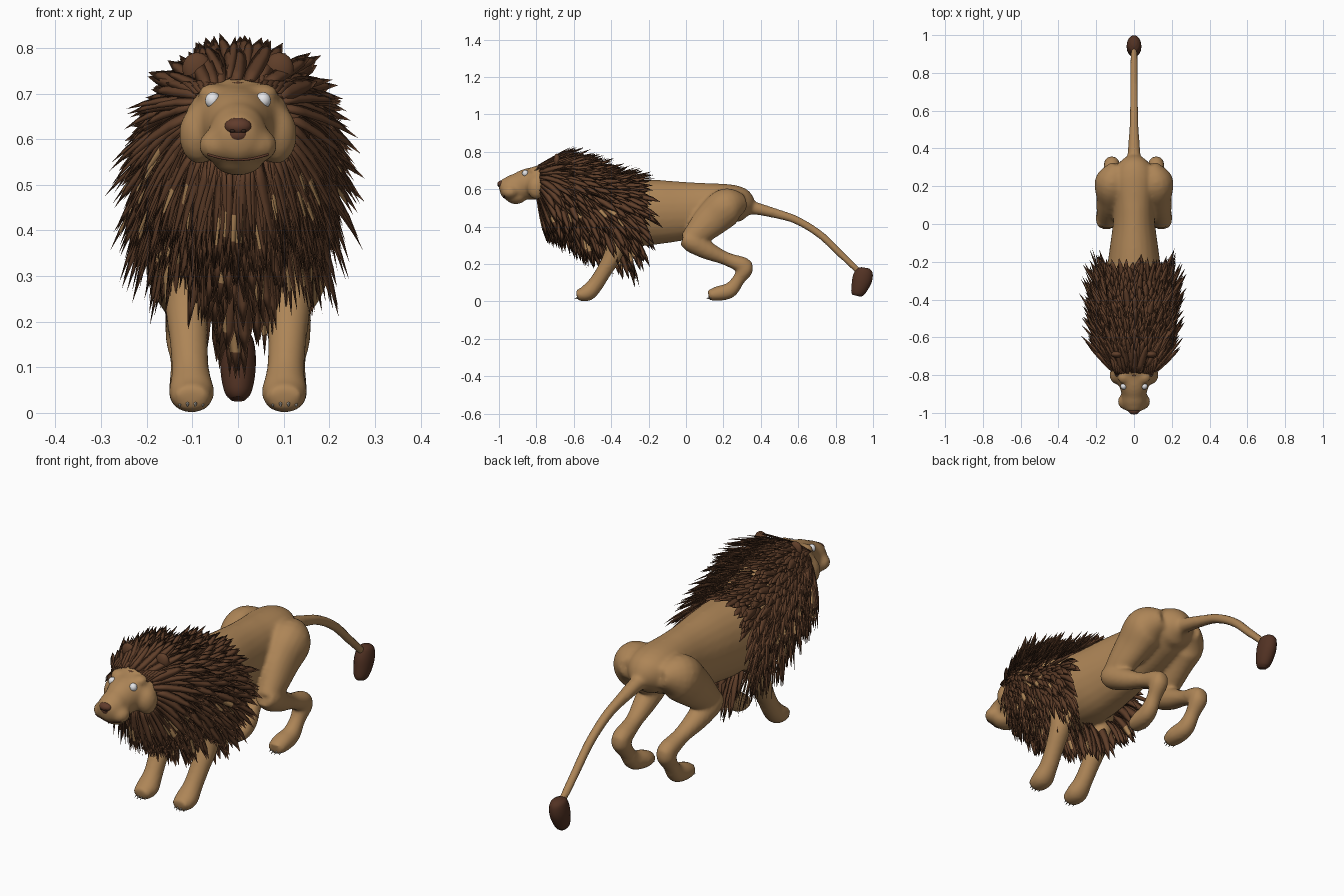
import bpy, bmesh, math, random
from mathutils import Vector, Matrix
from mathutils.bvhtree import BVHTree

random.seed(4)
cube = bpy.data.objects.get("Cube")
if cube:
    bpy.data.objects.remove(cube, do_unlink=True)


def material(name, rgb):
    m = bpy.data.materials.new(name)
    m.diffuse_color = (*rgb, 1)
    m.use_nodes = True
    m.node_tree.nodes["Principled BSDF"].inputs["Base Color"].default_value = (*rgb, 1)
    return m


FUR = material("tan fur", (0.42, 0.235, 0.095))
MANE = material("dark brown hair", (0.115, 0.048, 0.022))
TUFT = material("deep brown hair", (0.085, 0.032, 0.017))
NOSE = material("brown nose", (0.12, 0.045, 0.025))
WHITE = material("eye white", (0.8, 0.8, 0.82))
CLAW = material("pale claw", (0.5, 0.46, 0.4))
DARK = material("dark line", (0.03, 0.015, 0.01))


def finish(name, bm, *mats):
    bmesh.ops.recalc_face_normals(bm, faces=bm.faces)
    for f in bm.faces:
        f.smooth = True
    mesh = bpy.data.meshes.new(name)
    bm.to_mesh(mesh)
    bm.free()
    for m in mats:
        mesh.materials.append(m)
    ob = bpy.data.objects.new(name, mesh)
    bpy.context.collection.objects.link(ob)
    return ob


def spline(rows, t):
    """Smooth curve through rows of numbers, t from 0 to 1."""
    s = t * (len(rows) - 1)
    i = min(int(s), len(rows) - 2)
    f = s - i
    a, b, c, d = (rows[max(0, min(len(rows) - 1, i + k))] for k in (-1, 0, 1, 2))
    return [q + 0.5 * f * (r - p + f * (2 * p - 5 * q + 4 * r - e + f * (3 * (q - r) + e - p)))
            for p, q, r, e in zip(a, b, c, d)]


def loft(bm, rows, sides=24, steps=5):
    """Closed tube through rows of (x, y, z, side radius, depth radius)."""
    n = (len(rows) - 1) * steps
    pts = [spline(rows, k / n) for k in range(n + 1)]
    rings = []
    for k, p in enumerate(pts):
        tangent = Vector(pts[min(k + 1, n)][:3]) - Vector(pts[max(k - 1, 0)][:3])
        up = Vector((1, 0, 0)).cross(tangent).normalized()
        side = tangent.cross(up).normalized()
        rings.append([bm.verts.new(Vector(p[:3]) + side * p[3] * math.cos(a) + up * p[4] * math.sin(a))
                      for a in (math.tau * j / sides for j in range(sides))])
    for lo, hi in zip(rings, rings[1:]):
        for j in range(sides):
            bm.faces.new((lo[j], lo[(j + 1) % sides], hi[(j + 1) % sides], hi[j]))
    bm.faces.new(rings[0][::-1])
    bm.faces.new(rings[-1])


def ball(bm, loc, size):
    bmesh.ops.create_uvsphere(bm, u_segments=20, v_segments=12, radius=1,
                              matrix=Matrix.Translation(loc) @ Matrix.Diagonal((*size, 1)))


# Body, head and legs, fused into one skin
bm = bmesh.new()
loft(bm, [(0, *r) for r in (
    (-.74, .63, .08, .09), (-.6, .57, .135, .15), (-.45, .5, .155, .17), (-.3, .475, .15, .18),
    (-.15, .478, .132, .172), (0, .485, .112, .155), (.12, .5, .108, .135),
    (.25, .52, .115, .105), (.32, .505, .08, .08), (.355, .49, .03, .03))])
loft(bm, [(0, *r) for r in (
    (-.64, .64, .07, .08), (-.74, .637, .115, .105), (-.8, .632, .112, .09), (-.85, .627, .082, .083),
    (-.9, .612, .066, .075), (-.95, .607, .062, .065), (-.985, .61, .045, .045), (-.998, .61, .02, .02))])
ball(bm, (0, -.91, .556), (.058, .055, .036))
loft(bm, [(0, .3, .505, .04, .05), (0, .36, .5, .036, .036), (0, .5, .465, .026, .026), (0, .6, .43, .023, .023),
          (0, .72, .355, .021, .022), (0, .83, .25, .02, .02), (0, .935, .15, .018, .018)], 14)
for s in (1, -1):
    ball(bm, (s * .085, -.8, .61), (.045, .05, .065))
    ball(bm, (s * .055, -.81, .7), (.034, .035, .022))
    ball(bm, (s * .042, -.94, .586), (.045, .045, .038))
    ball(bm, (s * .1, -.4, .42), (.07, .1, .13))
    legs = {
        "thigh": [(.08, .31, .53, .045, .045), (.112, .225, .51, .094, .1), (.125, .14, .44, .075, .095),
                  (.138, .06, .365, .06, .072), (.145, 0, .32, .045, .045)],
        "shin": [(.145, -.015, .34, .045, .04), (.145, .03, .32, .058, .058), (.138, .11, .275, .05, .05),
                 (.125, .21, .23, .038, .036), (.118, .305, .195, .043, .043), (.118, .35, .185, .03, .025)],
        "hind_foot": [(.118, .325, .215, .025, .02), (.118, .318, .175, .043, .043), (.115, .28, .115, .034, .034),
                      (.112, .235, .06, .04, .042), (.106, .17, .042, .046, .04), (.106, .12, .033, .035, .027)],
        "front_leg": [(.11, -.35, .46, .05, .07), (.115, -.37, .34, .05, .06), (.113, -.39, .25, .049, .05),
                      (.108, -.44, .16, .043, .042), (.104, -.485, .09, .042, .043),
                      (.102, -.53, .045, .051, .045), (.102, -.585, .033, .038, .027)]}
    for rows in legs.values():
        loft(bm, [(s * r[0], *r[1:]) for r in rows], 18)
skin = finish("body_skin", bm, FUR)
remesh = skin.modifiers.new("fuse", 'REMESH')
remesh.mode, remesh.voxel_size, remesh.use_smooth_shade = 'VOXEL', 0.009, True
relax = skin.modifiers.new("relax", 'SMOOTH')
relax.factor, relax.iterations = 0.5, 10
bpy.context.view_layer.update()
surface = BVHTree.FromObject(skin, bpy.context.evaluated_depsgraph_get())


def face_point(x, z):
    hit = surface.ray_cast(Vector((x, -2, z)), Vector((0, 1, 0)))[0]
    return hit or Vector((x, -.85, z))


# Nose with nostrils
bm = bmesh.new()
tip = face_point(0, .628)
ball(bm, tip + Vector((0, .01, 0)), (.03, .022, .019))
ball(bm, tip + Vector((0, .008, -.016)), (.022, .013, .018))
finish("nose", bm, NOSE)
bm = bmesh.new()
for s in (1, -1):
    ball(bm, tip + Vector((s * .012, -.006, -.01)), (.006, .005, .004))
finish("nostrils", bm, DARK)

# Eyes
for s, side in ((1, "left"), (-1, "right")):
    bm = bmesh.new()
    ball(bm, face_point(s * .055, .685) + Vector((0, .005, 0)), (.017, .017, .018))
    finish(side + "_eye", bm, WHITE)

# Mouth line
curve = bpy.data.curves.new("mouth", 'CURVE')
curve.dimensions, curve.bevel_depth = '3D', .003
line = curve.splines.new('POLY')
line.points.add(16)
for k, p in enumerate(line.points):
    t = k / 8 - 1
    p.co = (*face_point(.066 * t, .555 + .012 * t * t), 1)
curve.materials.append(NOSE)
bpy.context.collection.objects.link(bpy.data.objects.new("mouth", curve))

# Ears
for s, side in ((1, "left"), (-1, "right")):
    bm = bmesh.new()
    ball(bm, (s * .09, -.69, .755), (.032, .018, .035))
    finish(side + "_ear", bm, MANE)

# Claws
bm = bmesh.new()
for s in (1, -1):
    for px, py in ((.102, -.588), (.106, .117)):
        for k in (-1.5, -.5, .5, 1.5):
            place = Matrix.Translation((s * px + k * .017, py + .005 * k * k, .018))
            bmesh.ops.create_cone(bm, segments=6, radius1=.005, radius2=.0005, depth=.024, cap_ends=True,
                                  matrix=place @ Matrix.Rotation(math.radians(115), 4, 'X'))
finish("claws", bm, CLAW)

# Tail tuft
bm = bmesh.new()
loft(bm, [(0, .958, .18, .015, .02), (0, .955, .165, .032, .044), (0, .944, .125, .039, .054),
          (0, .93, .08, .037, .047), (0, .917, .045, .029, .036), (0, .913, .03, .017, .024)], 18)
finish("tail_tuft", bm, TUFT)


def lock(bm, p, d, normal, gravity, length, width, streaked=False):
    """One tapered hair lock that bends downward, with an optional tan streak."""
    rings = []
    for w in (.7, 1, 1, .75):
        side = d.cross(normal).normalized() * width * w
        out = side.cross(d).normalized() * width * w * .15
        rings.append([bm.verts.new(p + v) for v in (side, out, -side, -out)])
        p = p + d * length / 4
        d = (d + Vector((0, 0, -gravity))).normalized()
    end = bm.verts.new(p)
    bm.faces.new(rings[0])
    for j in range(4):
        i = (j + 1) % 4
        for k in range(3):
            a, b = rings[k], rings[k + 1]
            bm.faces.new((a[j], a[i], b[i], b[j])).material_index = int(streaked and k == 2)
        bm.faces.new((rings[-1][j], rings[-1][i], end))


# Mane: locks rooted on rings from the face back to the shoulders
ROOTS = [(-.79, .64, .108, .09), (-.7, .622, .14, .135), (-.58, .565, .165, .162),
         (-.44, .5, .18, .18), (-.31, .478, .168, .182)]
bm = bmesh.new()
COUNT = 1500
for i in range(COUNT):
    t = ((i + random.random()) / COUNT) ** 1.1
    a = random.uniform(0, math.tau)
    y, z, rx, rz = spline(ROOTS, t)
    n = Vector((math.cos(a), 0, math.sin(a)))
    if n.z < -.6 and t > .5 and random.random() < .7:
        continue
    root = Vector((n.x * rx, y, z + n.z * rz))
    low = (1 - n.z) / 2
    lift = random.uniform(0, .28) + .24 * (1 - t)
    flow = Vector((random.uniform(-.22, .22), .85 - .55 * low * (1 - .5 * t), -.8 * low))
    flow -= n * min(0, flow.dot(n))
    length = random.uniform(.12, .2) + .07 * math.sin(math.pi * min(low, .75)) - .05 * (1 - low) * t
    lock(bm, root, (flow + n * lift).normalized(), n, .3 * low, length, random.uniform(.011, .02),
         low > .35 and random.random() < .12)

# Forelock row above the eyes
for k in range(-9, 10):
    x = k * .0095
    p = Vector((x, -.83 + abs(x) * .3, .708 - x * x))
    lock(bm, p, Vector((x * 3, .7, .36)).normalized(), Vector((0, -.5, .8)), .2, .13, .014)
finish("mane", bm, MANE, FUR)
